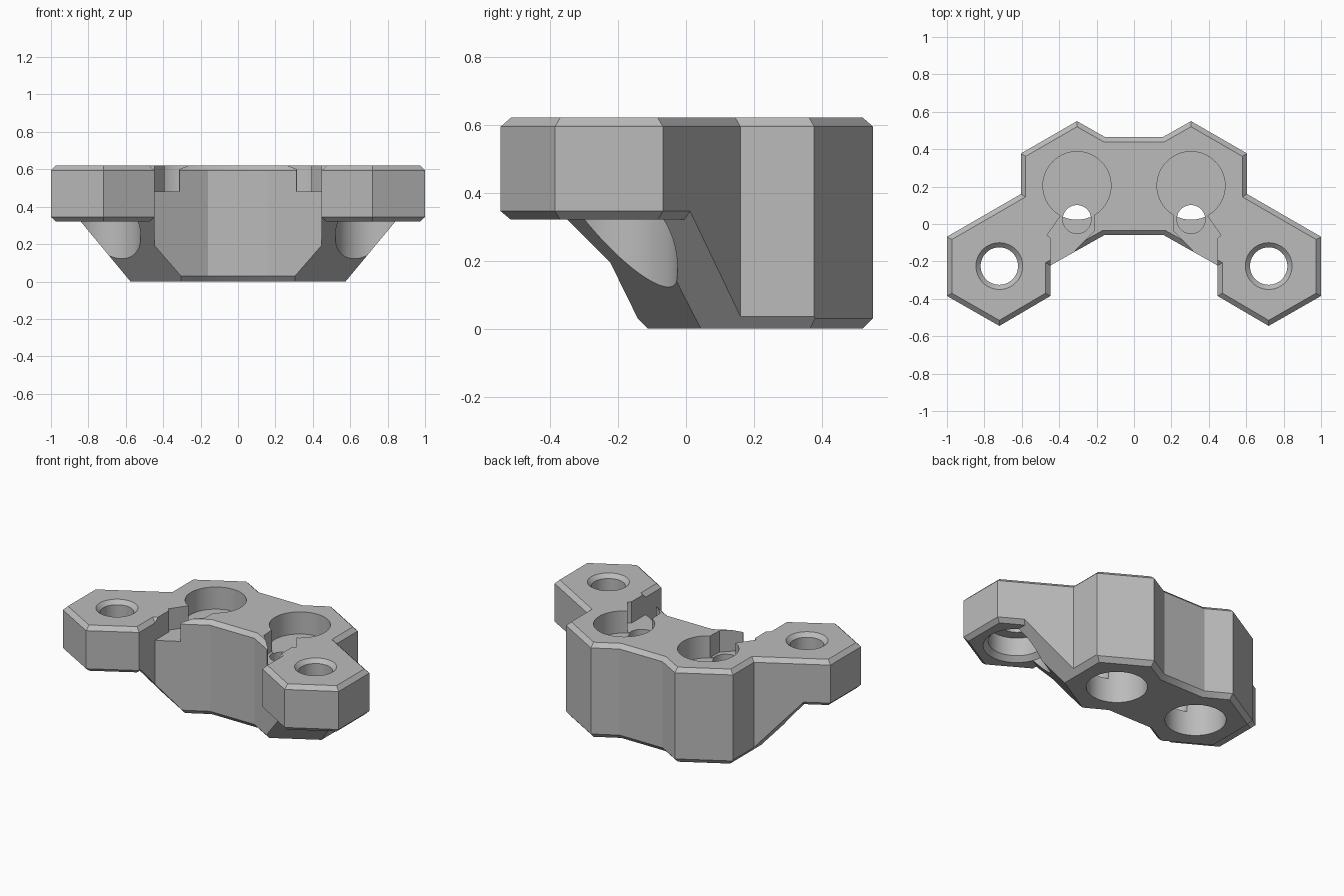
import bpy, bmesh, math
from mathutils import Vector

if "Cube" in bpy.data.objects:
    bpy.data.objects.remove(bpy.data.objects["Cube"])

SEG = 64
CH = 0.026  # edge chamfer

gray = bpy.data.materials.new("plain gray")
gray.diffuse_color = (0.5, 0.5, 0.5, 1)
gray.use_nodes = True
gray.node_tree.nodes["Principled BSDF"].inputs["Base Color"].default_value = gray.diffuse_color

# Right half of the footprint, from the back notch round to the front wall
half = [(0.155, 0.465), (0.305, 0.55), (0.605, 0.377), (0.605, 0.16),
        (1.0, -0.068), (1.0, -0.385), (0.72, -0.545), (0.447, -0.385),
        (0.447, -0.222), (0.16, -0.06)]
outline = half + [(-x, y) for x, y in reversed(half)]  # clockwise


def inset(pts, d):
    """Mitred inset of a clockwise outline."""
    out = []
    for i, p in enumerate(pts):
        a, b, c = Vector(pts[i - 1]), Vector(p), Vector(pts[(i + 1) % len(pts)])
        e, f = (b - a).normalized(), (c - b).normalized()
        m, n = Vector((e.y, -e.x)), Vector((f.y, -f.x))
        out.append(tuple(b + (m + n) * d / (1 + m.dot(n))))
    return out


def loft(name, layers):
    """Closed solid through stacked rings [(points, z), ...]."""
    bm = bmesh.new()
    rings = [[bm.verts.new((x, y, z)) for x, y in pts] for pts, z in layers]
    for lo, hi in zip(rings, rings[1:]):
        for i in range(len(lo)):
            j = (i + 1) % len(lo)
            bm.faces.new((lo[i], lo[j], hi[j], hi[i]))
    bm.faces.new(rings[0])
    bm.faces.new(rings[-1])
    bmesh.ops.recalc_face_normals(bm, faces=bm.faces)
    me = bpy.data.meshes.new(name)
    bm.to_mesh(me)
    bm.free()
    ob = bpy.data.objects.new(name, me)
    bpy.context.collection.objects.link(ob)
    me.materials.append(gray)
    return ob


def circle(cx, cy, r):
    return [(cx + r * math.cos(t * math.tau / SEG), cy + r * math.sin(t * math.tau / SEG))
            for t in range(SEG)]


def turned(name, cx, cy, profile):
    return loft(name, [(circle(cx, cy, r), z) for r, z in profile])


def combine(ob, other, op):
    mod = ob.modifiers.new(op, 'BOOLEAN')
    mod.object, mod.operation, mod.solver = other, op, 'EXACT'
    bpy.context.view_layer.objects.active = ob
    bpy.ops.object.modifier_apply(modifier=mod.name)
    bpy.data.objects.remove(other, do_unlink=True)


# Upper plate with both screw ears
small = inset(outline, CH)
bracket = loft("bracket", [(small, 0.32), (outline, 0.345), (outline, 0.594), (small, 0.62)])

# Lower body, trimmed by sloping planes under each ear
lower = loft("lower_body", [(small, 0), (outline, 0.03), (outline, 0.45)])
bm = bmesh.new()
bm.from_mesh(lower.data)
for s in (1, -1):
    for co, no in (((s * 0.29, -0.121, 0), (s * 0.5, -0.866, -0.86)),
                   ((s * 0.575, 0, 0), (s, 0, -0.83))):
        cut = bmesh.ops.bisect_plane(bm, geom=bm.verts[:] + bm.edges[:] + bm.faces[:],
                                     plane_co=co, plane_no=no, clear_outer=True)
        edges = [e for e in cut["geom_cut"] if isinstance(e, bmesh.types.BMEdge)]
        bmesh.ops.holes_fill(bm, edges=edges, sides=0)
bmesh.ops.recalc_face_normals(bm, faces=bm.faces)
bm.to_mesh(lower.data)
bm.free()
combine(bracket, lower, 'UNION')

for s in (1, -1):
    # Stepped screw hole with head clearance below
    ex, ey = s * 0.72, -0.225
    combine(bracket, turned("screw_hole", ex, ey, [
        (0.2, -0.1), (0.2, 0.32), (0.17, 0.35), (0.17, 0.47), (0.1, 0.47),
        (0.1, 0.595), (0.125, 0.62), (0.125, 0.7)]), 'DIFFERENCE')
    # Round pockets above and below a web
    combine(bracket, turned("top_pocket", s * 0.305, 0.205, [(0.182, 0.475), (0.182, 0.7)]), 'DIFFERENCE')
    combine(bracket, turned("bottom_pocket", s * 0.305, 0.205, [(0.182, -0.1), (0.182, 0.34)]), 'DIFFERENCE')
    # Small wire hole and the slot leading to the front wall
    combine(bracket, turned("wire_hole", s * 0.305, 0.025, [(0.076, 0.16), (0.076, 0.7)]), 'DIFFERENCE')
    slot = [(0.37, 0.08), (0.395, 0.04), (0.465, -0.06), (0.447, -0.075), (0.447, -0.26),
            (0.31, -0.16), (0.315, -0.14), (0.215, -0.04), (0.21, 0.06)]
    slot = [(s * x, y) for x, y in slot]
    combine(bracket, loft("wire_slot", [(slot, 0.48), (slot, 0.7)]), 'DIFFERENCE')

bpy.ops.object.select_all(action='DESELECT')
bracket.select_set(True)
bpy.context.view_layer.objects.active = bracket
bpy.ops.object.shade_smooth_by_angle(angle=math.radians(25))
